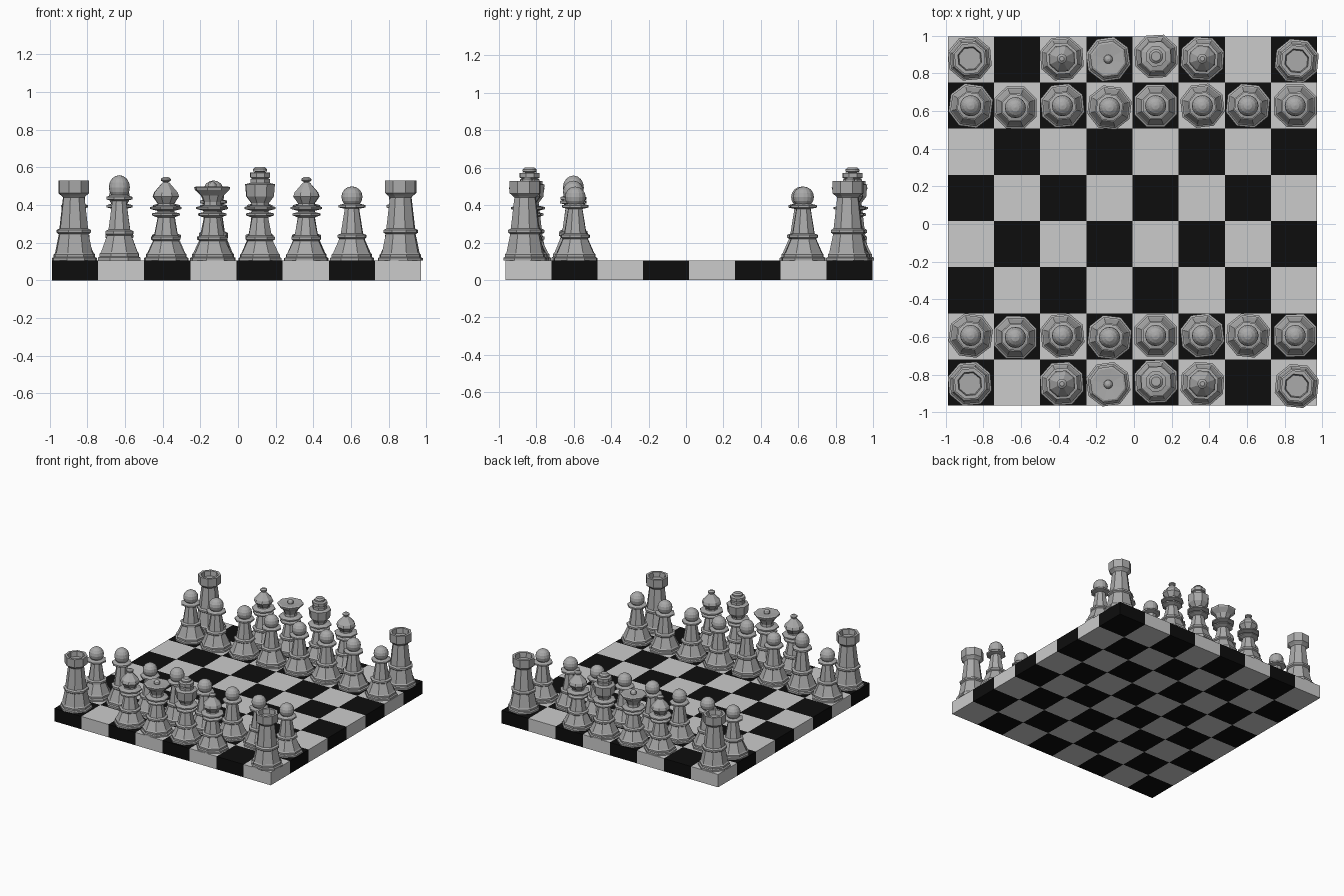
import bpy, bmesh, math

if "Cube" in bpy.data.objects:
    bpy.data.objects.remove(bpy.data.objects["Cube"])

def material(name, v):
    m = bpy.data.materials.new(name)
    m.diffuse_color = (v, v, v, 1)
    m.use_nodes = True
    m.node_tree.nodes["Principled BSDF"].inputs["Base Color"].default_value = m.diffuse_color
    return m

LIGHT = material("light_square", 0.6)
DARK = material("dark_square", 0.004)
GREY = material("piece_grey", 0.4)
TOP = 0.105          # board surface height

def finish(bm, name, mats, loc=(0, 0, 0)):
    bmesh.ops.recalc_face_normals(bm, faces=bm.faces)
    me = bpy.data.meshes.new(name)
    bm.to_mesh(me)
    bm.free()
    for m in mats:
        me.materials.append(m)
    ob = bpy.data.objects.new(name, me)
    ob.location = loc
    bpy.context.collection.objects.link(ob)
    return ob

def lathe(bm, profile, sides, phase=0.0):
    """Revolve (radius, height) points around z; zero radius closes to a point."""
    prev = None
    for r, z in profile:
        if r < 1e-5:
            ring = [bm.verts.new((0, 0, z))]
        else:
            ring = [bm.verts.new((r * math.cos(phase + 2 * math.pi * k / sides),
                                  r * math.sin(phase + 2 * math.pi * k / sides), z))
                    for k in range(sides)]
        if prev:
            for k in range(sides):
                quad = [prev[k % len(prev)], prev[(k + 1) % sides % len(prev)],
                        ring[(k + 1) % sides % len(ring)], ring[k % len(ring)]]
                quad = list(dict.fromkeys(quad))
                if len(quad) > 2:
                    bm.faces.new(quad)
        prev = ring

def ball(r, z, n=8):
    return [(r * math.sin(math.pi * i / n), z - r * math.cos(math.pi * i / n)) for i in range(n + 1)]

# Chequered board: one block cut into 8 x 8 squares
S, X0, Y0 = 0.245, -0.988, -0.964
bm = bmesh.new()
def sheet(z):
    g = [[bm.verts.new((X0 + i * S, Y0 + j * S, z)) for j in range(9)] for i in range(9)]
    for i in range(8):
        for j in range(8):
            bm.faces.new((g[i][j], g[i + 1][j], g[i + 1][j + 1], g[i][j + 1]))
    return g
a, b = sheet(0), sheet(TOP)
for k in range(8):
    for (i, j), (p, q) in (((k, 0), (k + 1, 0)), ((k, 8), (k + 1, 8)),
                           ((0, k), (0, k + 1)), ((8, k), (8, k + 1))):
        bm.faces.new((a[i][j], a[p][q], b[p][q], b[i][j]))
for f in bm.faces:
    c = f.calc_center_median()
    i = min(7, int((c.x - X0) / S))
    j = min(7, int((c.y - Y0) / S))
    f.material_index = (i + j + 1) % 2
finish(bm, "board", [LIGHT, DARK])

# Piece profiles: heights above the board
BASE = [(0, 0), (.122, 0), (.122, .013), (.112, .018), (.112, .032), (.104, .04)]
PAWN = BASE + [(.07, .115), (.08, .122), (.08, .136), (.062, .143), (.04, .275),
               (.074, .282), (.074, .294), (.03, .306), (0, .306)]
ROOK = BASE + [(.083, .14), (.095, .148), (.095, .162), (.08, .17), (.06, .335), (.07, .345),
               (.086, .358), (.086, .424), (.066, .424), (.06, .385), (0, .385)]
STEM = BASE + [(.072, .105), (.083, .112), (.083, .126), (.066, .133), (.046, .228), (.078, .24),
               (.078, .25), (.048, .257), (.048, .264), (.088, .274), (.088, .284), (.048, .293)]
BISHOP = STEM + [(.046, .302), (.074, .34), (.066, .362), (.018, .415), (0, .415)]
KING = STEM + [(.05, .305), (.078, .34), (.084, .405), (.055, .412), (.055, .432),
               (.045, .436), (.057, .442), (.057, .466), (.024, .47), (0, .47)]
QUEEN = STEM + [(.046, .31), (.062, .345), (.095, .375), (.099, .388), (.088, .393), (0, .387)]
SHAPES = {   # body profile, rounder top part
    "pawn": (PAWN, ball(.056, .338)),
    "rook": (ROOK, None),
    "bishop": (BISHOP, [(0, .405), (.012, .405), (.012, .416), (.026, .424), (.026, .434), (.012, .444), (0, .444)]),
    "king": (KING, [(0, .46), (.022, .46), (.022, .47), (.038, .474), (.038, .485), (.025, .496), (0, .496)]),
    "queen": (QUEEN, ball(.024, .396, 6)),
}

def piece(kind, label, x, y, turn=0, stretch=1):
    body, top = SHAPES[kind]
    bm = bmesh.new()
    lathe(bm, body, 8, math.radians(22.5 + turn))
    if top:
        lathe(bm, top, 16)
    for v in bm.verts:
        v.co.z *= stretch
    finish(bm, f"{label}_{kind}", [GREY], (x, y, TOP))

# Rows of pieces on both sides, knights' squares left empty
FILES = [-.867, -.63, -.38, -.13, .115, .363, .605, .856]
for label, yp, yb in (("front", -.592, -.848), ("rear", .628, .878)):
    for i, x in enumerate(FILES):
        tall = {1: 1.15, 3: 1.08}.get(i, 1) if label == "front" else 1
        dy = -.01 if i in (1, 3) else 0
        piece("pawn", f"{label}_{i + 1}", x, yp + dy, (i * 7) % 20 - 8, tall)
    piece("rook", f"{label}_left", -.872, yb, 5)
    piece("rook", f"{label}_right", .864, yb - .012, -6)
    piece("bishop", f"{label}_left", -.383, yb, 4)
    piece("bishop", f"{label}_right", .363, yb, -4)
    piece("queen", label, -.137, yb - .003, 8)
    piece("king", label, .117, yb + .012, 3)
